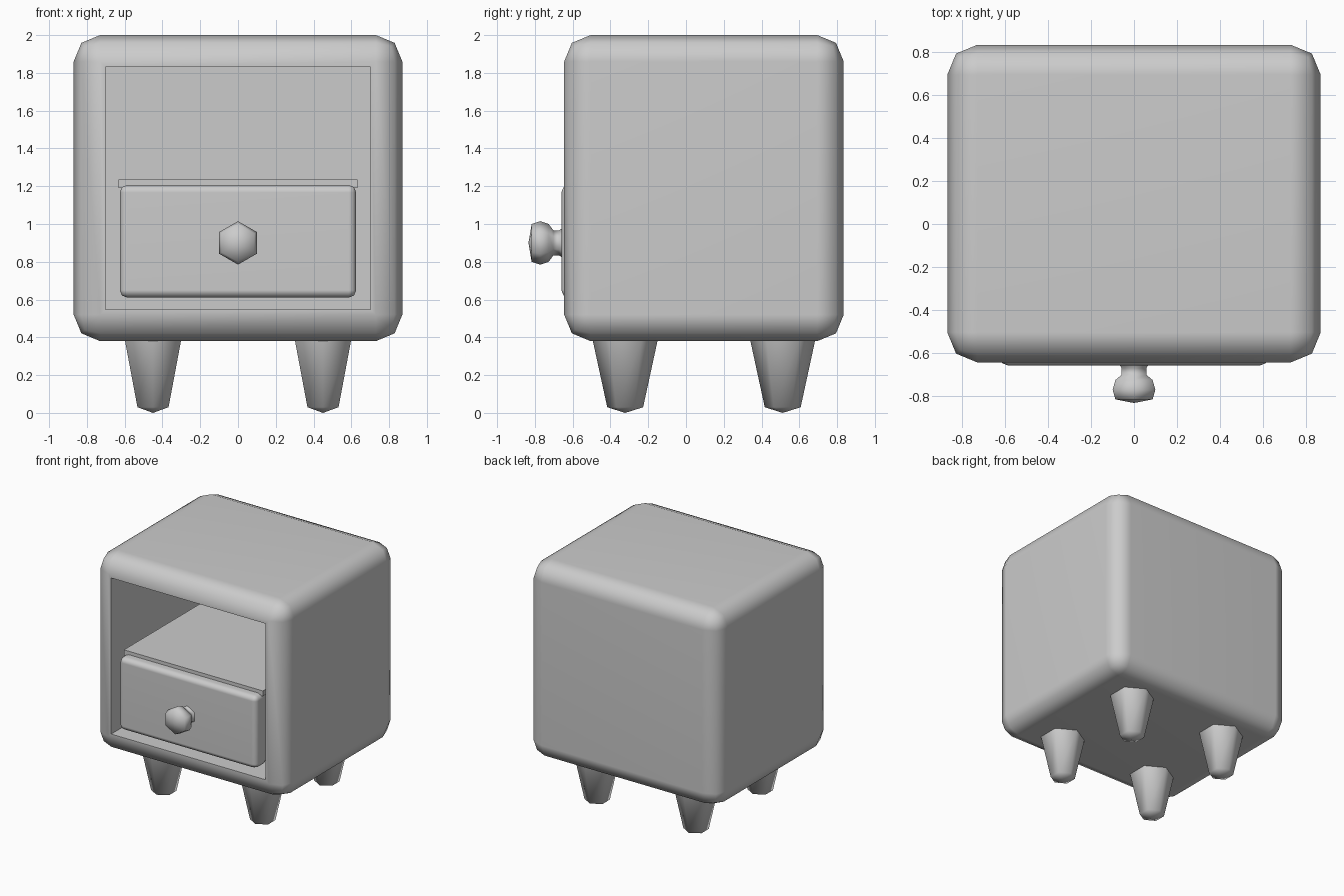
import bpy, bmesh, math
from mathutils import Matrix, Vector

if "Cube" in bpy.data.objects:
    bpy.data.objects.remove(bpy.data.objects["Cube"], do_unlink=True)

grey = bpy.data.materials.new("light_grey")
grey.use_nodes = True
grey.diffuse_color = (0.6, 0.6, 0.6, 1)
grey.node_tree.nodes["Principled BSDF"].inputs["Base Color"].default_value = (0.6, 0.6, 0.6, 1)


def finish(name, bm, angle=50, weighted=True):
    """Turn a bmesh into a smooth-shaded object."""
    bmesh.ops.recalc_face_normals(bm, faces=bm.faces)
    mesh = bpy.data.meshes.new(name)
    bm.to_mesh(mesh)
    bm.free()
    mesh.materials.append(grey)
    obj = bpy.data.objects.new(name, mesh)
    bpy.context.collection.objects.link(obj)
    bpy.ops.object.select_all(action='DESELECT')
    obj.select_set(True)
    bpy.context.view_layer.objects.active = obj
    bpy.ops.object.shade_smooth_by_angle(angle=math.radians(angle))
    if weighted:
        obj.modifiers.new("flat_panels", 'WEIGHTED_NORMAL').keep_sharp = True
    return obj


def box(lo, hi):
    lo, hi = Vector(lo), Vector(hi)
    bm = bmesh.new()
    bmesh.ops.create_cube(bm, size=1, matrix=Matrix.Translation((lo + hi) / 2)
                          @ Matrix.Diagonal((*(hi - lo), 1)))
    return bm


def bevel(bm, edges, width):
    bmesh.ops.bevel(bm, geom=edges, offset=width, segments=2, profile=0.5,
                    affect='EDGES', clamp_overlap=True)


def lathe(name, profile, matrix):
    """Six-sided turned part from (radius, height) pairs, with pointed ends."""
    bm = bmesh.new()
    verts = [bm.verts.new((r, 0, z)) for r, z in profile]
    edges = [bm.edges.new(pair) for pair in zip(verts, verts[1:])]
    bmesh.ops.spin(bm, geom=verts + edges, cent=(0, 0, 0), axis=(0, 0, 1),
                   angle=math.tau, steps=6, use_merge=True)
    bmesh.ops.remove_doubles(bm, verts=bm.verts, dist=0.0005)
    bmesh.ops.transform(bm, matrix=matrix, verts=bm.verts)
    return finish(name, bm, 75, False)


# Rounded cabinet with a recess pushed into its front
bm = box((-0.87, -0.645, 0.38), (0.87, 0.835, 2.0))
outer = list(bm.edges)
front = min(bm.faces, key=lambda f: f.calc_center_median().y)
bmesh.ops.inset_individual(bm, faces=[front], thickness=0.238)
rim = list(front.edges)
result = bmesh.ops.extrude_discrete_faces(bm, faces=[front])
back = result["faces"][0]
bmesh.ops.translate(bm, verts=back.verts, vec=(0, 1.24, 0))
bevel(bm, outer, 0.14)
rim = [e for e in bm.edges if all(abs(v.co.x) < 0.64 and 0.6 < v.co.z < 1.78
                                  and v.co.y < 0.59 for v in e.verts)]
depth = [e for e in bm.edges if all(abs(v.co.x) < 0.64 and 0.6 < v.co.z < 1.78
                                    for v in e.verts)
         and abs(e.verts[0].co.y - e.verts[1].co.y) > 1]
bevel(bm, list(set(rim + depth)), 0.04)
finish("cabinet", bm)

# Shelf above the drawer
finish("shelf", box((-0.632, -0.58, 1.19), (0.632, 0.6, 1.235)))

# Drawer with softened edges
bm = box((-0.626, -0.66, 0.61), (0.626, -0.5, 1.207))
bevel(bm, list(bm.edges), 0.04)
finish("drawer", bm)

# Drawer knob
lathe("knob", [(0.08, 0), (0.066, 0.02), (0.066, 0.05), (0.1, 0.075), (0.115, 0.12),
               (0.1, 0.165), (0, 0.182)],
      Matrix.Translation((0, -0.652, 0.9)) @ Matrix.Rotation(math.pi / 2, 4, 'X')
      @ Matrix.Rotation(math.pi / 2, 4, 'Z'))

# Four tapered legs
for side, x in (("left", 0.45), ("right", -0.45)):
    for end, y in (("front", -0.322), ("back", 0.512)):
        lathe(f"{end}_{side}_leg", [(0, 0), (0.095, 0.03), (0.172, 0.385)],
              Matrix.Translation((x, y, 0)) @ Matrix.Rotation(math.pi / 2, 4, 'Z'))
